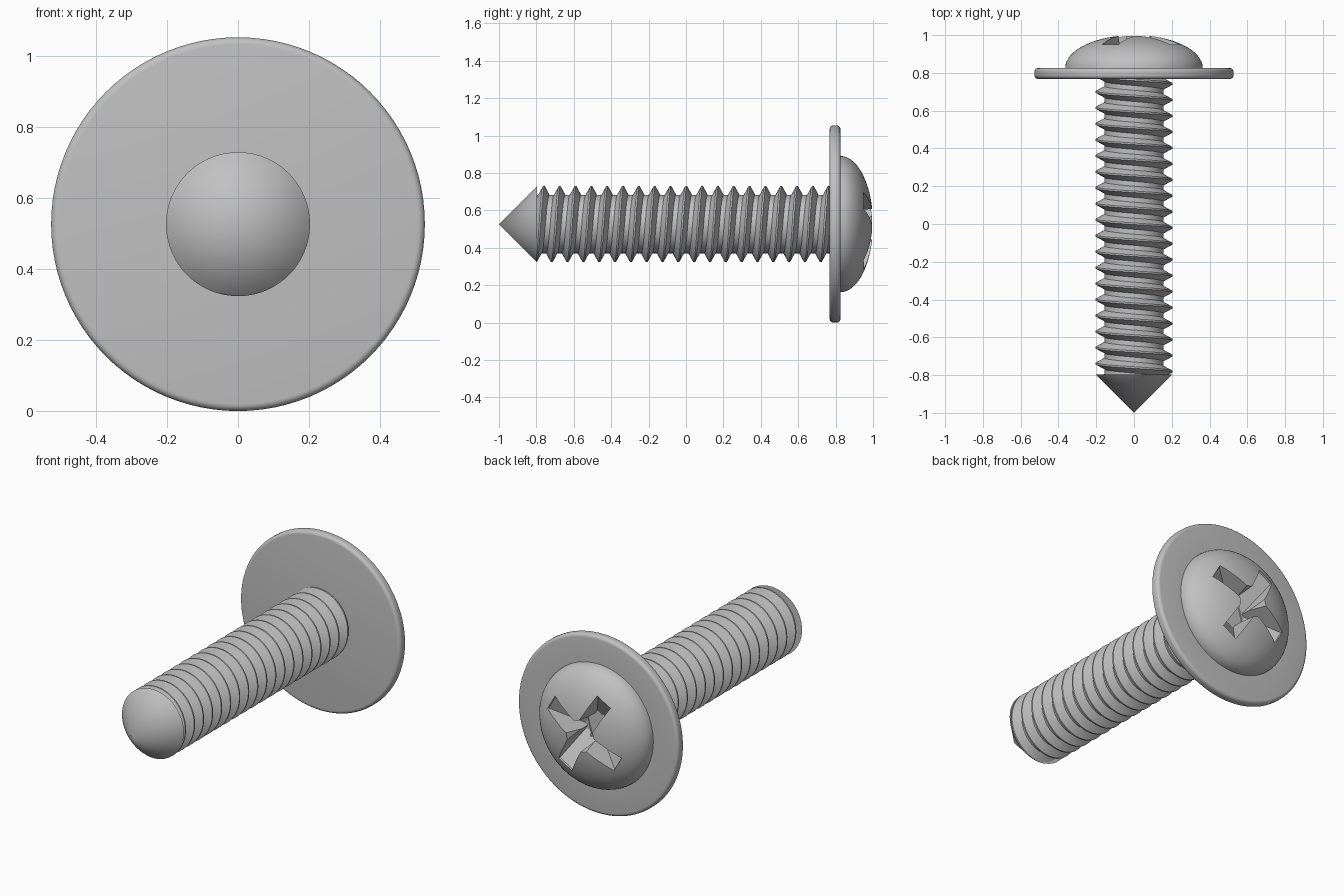
import bpy
import bmesh
import math

if "Cube" in bpy.data.objects:
    bpy.data.objects.remove(bpy.data.objects["Cube"])

AXIS_Z = 0.527      # height of the screw axis, which runs along y
SEGS = 96
steel = bpy.data.materials.new("steel_grey")
steel.diffuse_color = (0.53, 0.53, 0.53, 1)
steel.use_nodes = True
steel.node_tree.nodes["Principled BSDF"].inputs["Base Color"].default_value = steel.diffuse_color


def at(r, y, a):
    """Point at radius r and turn a (from up towards +x) around the axis."""
    return (r * math.sin(a), y, AXIS_Z + r * math.cos(a))


def finish(bm, name):
    bmesh.ops.remove_doubles(bm, verts=bm.verts[:], dist=1e-5)
    bmesh.ops.dissolve_degenerate(bm, dist=1e-5, edges=bm.edges[:])
    bmesh.ops.recalc_face_normals(bm, faces=bm.faces[:])
    mesh = bpy.data.meshes.new(name)
    bm.to_mesh(mesh)
    bm.free()
    mesh.materials.append(steel)
    obj = bpy.data.objects.new(name, mesh)
    bpy.context.collection.objects.link(obj)
    return obj


def lathe(name, profile, segs=SEGS, start=0.0):
    """Spin (radius, y) points around the axis."""
    bm = bmesh.new()
    rings = [[bm.verts.new(at(r, y, start + math.tau * i / segs)) for r, y in profile]
             for i in range(segs)]
    for i in range(segs):
        a, b = rings[i], rings[(i + 1) % segs]
        for j in range(len(profile) - 1):
            bm.faces.new((a[j], a[j + 1], b[j + 1], b[j]))
    return finish(bm, name)


def activate(obj):
    bpy.ops.object.select_all(action='DESELECT')
    obj.select_set(True)
    bpy.context.view_layer.objects.active = obj


def smooth(obj, angle=30):
    activate(obj)
    bpy.ops.object.shade_smooth_by_angle(angle=math.radians(angle))


def cut(obj, cutter):
    activate(obj)
    mod = obj.modifiers.new("recess", 'BOOLEAN')
    mod.operation = 'DIFFERENCE'
    mod.solver = 'EXACT'
    mod.object = cutter
    bpy.ops.object.modifier_apply(modifier=mod.name)
    bpy.data.objects.remove(cutter)


# Head: washer flange with a rounded rim, and the elliptical dome
F0, F1, R, E = 0.768, 0.826, 0.527, 0.02
profile = [(0, F0)]
for cy, a0 in ((F0 + E, -90), (F1 - E, 0)):
    for k in range(6):
        t = math.radians(a0 + 18 * k)
        profile.append((R - E + E * math.cos(t), cy + E * math.sin(t)))
for k in range(17):
    t = math.pi / 2 * k / 16
    profile.append((0.364 * math.cos(t), F1 + 0.174 * math.sin(t)))
head = lathe("flanged_head", profile)

# Cross recess: two tapered bars and a four-sided centre
HALF_W = 0.05
side = [(-0.27, 1.05), (-0.25, 0.94), (-0.07, 0.82), (0.07, 0.82), (0.25, 0.94), (0.27, 1.05)]
ARM = math.radians(60)
for turn in (ARM, ARM + math.pi / 2):
    bm = bmesh.new()
    loops = []
    for w in (-HALF_W, HALF_W):
        loops.append([bm.verts.new((r * math.sin(turn) + w * math.cos(turn), y,
                                    AXIS_Z + r * math.cos(turn) - w * math.sin(turn)))
                      for r, y in side])
    n = len(side)
    bm.faces.new(loops[0])
    bm.faces.new(loops[1][::-1])
    for j in range(n):
        k = (j + 1) % n
        bm.faces.new((loops[0][j], loops[0][k], loops[1][k], loops[1][j]))
    cut(head, finish(bm, "slot_cutter"))
cut(head, lathe("centre_cutter", [(0, 0.815), (0.085, 0.815), (0.14, 1.05), (0, 1.05)], 4, ARM))
smooth(head)

# Threaded shank: one thread profile wound as a helix, trimmed at both ends
PITCH, CREST, ROOT = 0.0846, 0.203, 0.156
Y0, Y1, CREST_Y = -0.8, 0.785, -0.76
STEPS = [0.05, 0.35, 0.65, 0.95]     # crest edge, root edges, crest edge


def thread_radius(u):
    d = abs((u + 0.5) % 1 - 0.5)     # distance from the crest, in pitches
    return CREST + (ROOT - CREST) * min(max((d - 0.05) / 0.3, 0), 1)


bm = bmesh.new()
columns = []
for i in range(SEGS + 1):
    a = math.tau * i / SEGS
    lead = CREST_Y - PITCH * i / SEGS
    column = []
    for turn in range(-2, 22):
        for s in STEPS:
            y = min(max(lead + PITCH * (turn + s), Y0), Y1)
            column.append(bm.verts.new(at(thread_radius((y - lead) / PITCH), y, a)))
    columns.append(column)
for a, b in zip(columns, columns[1:]):
    for j in range(len(a) - 1):
        bm.faces.new((a[j], a[j + 1], b[j + 1], b[j]))
smooth(finish(bm, "threaded_shank"), 25)

# Pointed tip with its flat back
smooth(lathe("pointed_tip", [(0, -1.0), (CREST, -0.797), (0, -0.797)]))
